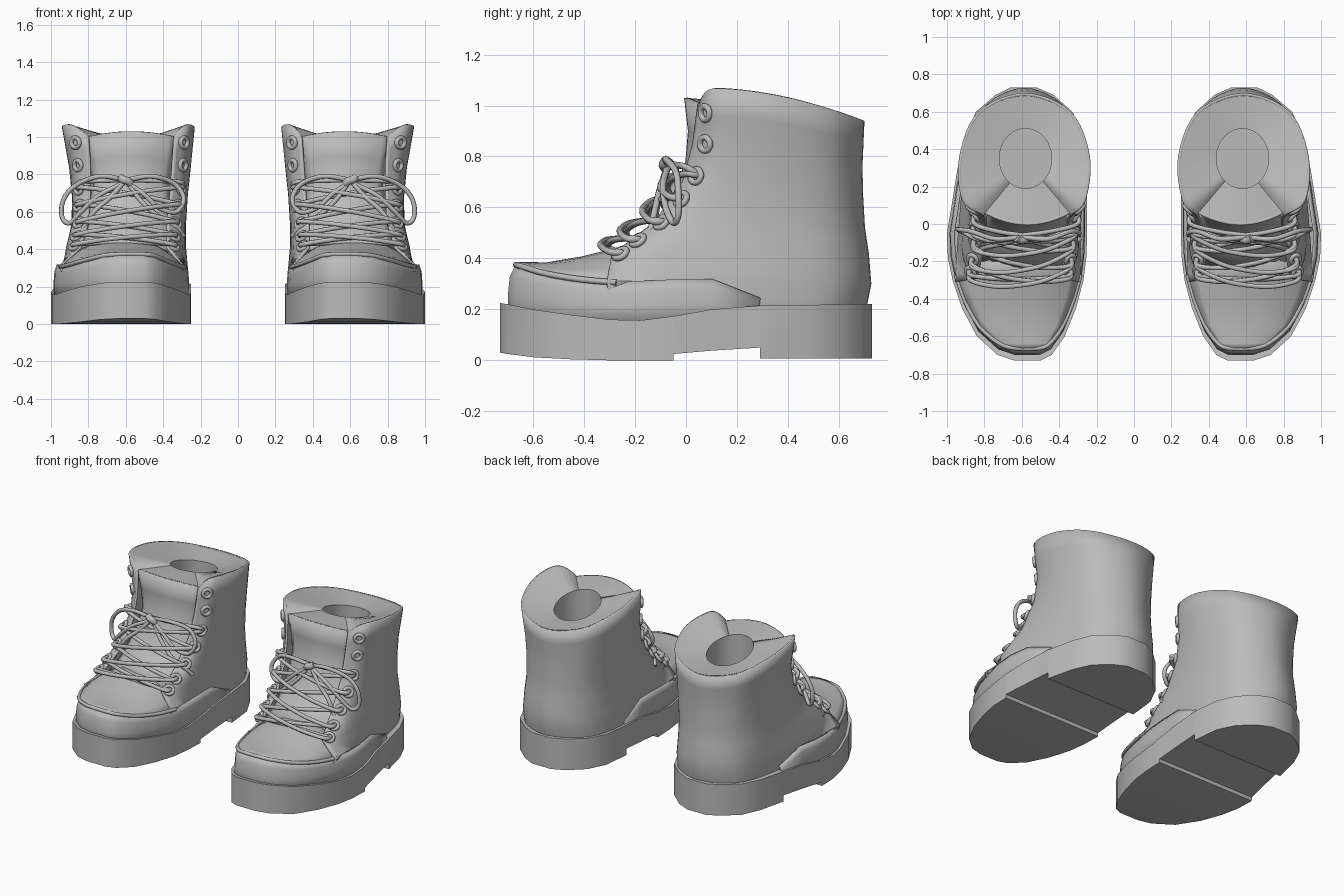
import bpy, bmesh, math
from mathutils import Vector

if "Cube" in bpy.data.objects:
    bpy.data.objects.remove(bpy.data.objects["Cube"])

grey = bpy.data.materials.new("grey leather")
grey.diffuse_color = (0.5, 0.5, 0.5, 1)
grey.use_nodes = True
grey.node_tree.nodes["Principled BSDF"].inputs["Base Color"].default_value = grey.diffuse_color


def make(name, verts, faces, angle=35, thick=0):
    """Mesh for one boot, mirrored across x = 0 to give the pair."""
    me = bpy.data.meshes.new(name)
    me.from_pydata([tuple(v) for v in verts], [], faces)
    bm = bmesh.new()
    bm.from_mesh(me)
    bmesh.ops.recalc_face_normals(bm, faces=bm.faces)
    bm.to_mesh(me)
    bm.free()
    me.materials.append(grey)
    ob = bpy.data.objects.new(name, me)
    bpy.context.collection.objects.link(ob)
    bpy.ops.object.select_all(action='DESELECT')
    ob.select_set(True)
    bpy.context.view_layer.objects.active = ob
    bpy.ops.object.shade_smooth_by_angle(angle=math.radians(angle))
    if thick:
        sol = ob.modifiers.new("thickness", 'SOLIDIFY')
        sol.thickness, sol.offset = thick, 0
    mir = ob.modifiers.new("pair", 'MIRROR')
    mir.use_mirror_merge = False
    return ob


def loft(name, rows, closed=False, caps=False, **kw):
    n = len(rows[0])
    faces = []
    for i in range(len(rows) - 1):
        for j in range(n if closed else n - 1):
            k = (j + 1) % n
            faces.append((i * n + j, i * n + k, (i + 1) * n + k, (i + 1) * n + j))
    if caps:
        faces += [tuple(range(n)), tuple(range((len(rows) - 1) * n, len(rows) * n))]
    return make(name, [p for r in rows for p in r], faces, **kw)


def spline(pts, t):
    """Catmull-Rom point at t, one unit per segment."""
    i = min(int(t), len(pts) - 2)
    f = t - i
    p1, p2 = Vector(pts[i]), Vector(pts[i + 1])
    p0 = Vector(pts[i - 1]) if i else p1 * 2 - p2
    p3 = Vector(pts[i + 2]) if i + 2 < len(pts) else p2 * 2 - p1
    return 0.5 * (2 * p1 + (p2 - p0) * f + (2 * p0 - 5 * p1 + 4 * p2 - p3) * f * f
                  + (3 * p1 - p0 - 3 * p2 + p3) * f ** 3)


def table(tab, y):
    for (a, u), (b, v) in zip(tab, tab[1:]):
        if y <= b:
            return u + (v - u) * max(0, y - a) / (b - a)
    return tab[-1][1]


def tube(name, pts, r, sides=8, steps=6, ring=False):
    if ring:
        path = [Vector(p) for p in pts]
    else:
        n = (len(pts) - 1) * steps
        path = [spline(pts, i / steps) for i in range(n + 1)]
    rows, up = [], None
    for i, p in enumerate(path):
        a = path[i - 1] if i or ring else p
        b = path[(i + 1) % len(path)] if i + 1 < len(path) or ring else p
        t = (b - a).normalized()
        up = t.orthogonal() if up is None else up - t * up.dot(t)
        up.normalize()
        w = t.cross(up)
        rows.append([p + r * (up * math.cos(s) + w * math.sin(s))
                     for s in (math.tau * k / sides for k in range(sides))])
    if ring:
        rows.append(rows[0])
    return loft(name, rows, closed=True, caps=not ring, angle=60)


# Sole: y, inner x, outer x, bottom z, top z
SOLE = [(-.73, .50, .64, .03, .225), (-.70, .44, .73, .025, .22), (-.60, .37, .84, .012, .20),
        (-.45, .31, .92, .004, .178), (-.30, .27, .97, 0, .16), (-.18, .255, .995, 0, .157),
        (-.05, .25, 1.0, 0, .173), (-.049, .25, 1.0, .025, .173), (.10, .25, .975, .038, .20),
        (.29, .25, .945, .05, .215), (.291, .25, .945, .008, .215), (.48, .27, .90, .008, .217),
        (.60, .33, .845, .008, .22), (.69, .43, .74, .008, .222), (.73, .52, .66, .008, .222)]
loft("sole", [[(a, y, b), (c, y, b), (c, y, t), (a, y, t)] for y, a, c, b, t in SOLE],
     closed=True, caps=True, angle=30)

# Toe rand wrapping the forefoot
FRONT = [s for s in SOLE if s[0] < .3 and s[0] not in (-.049, .291)]
LIP = [(-.67, .375), (-.55, .34), (-.42, .318), (-.28, .305), (0, .318), (.15, .318), (.22, .30), (.29, .21)]
around = [(s[1], s[0]) for s in reversed(FRONT)] + [(s[2], s[0]) for s in FRONT]


def scaled(x, y, sx, sy):
    return .6 + (x - .6) * sx, y * (sy if y < 0 else 1)


rows = []
for sx, sy, f in ((.95, .95, 0), (.95, .95, .5), (.94, .94, .8), (.91, .91, 1)):
    row = []
    for x, y in around:
        px, py = scaled(x, y, sx, sy)
        row.append((px, py, .13 + (table(LIP, y * .91) - .13) * f))
    rows.append(row)
loft("toe_rand", rows, thick=.012)

# Vamp over the toes, with its raised seam lip
CREST = [(-.67, .38), (-.55, .378), (-.45, .392), (-.33, .42), (-.15, .47)]
rows, left, right = [], [], []
for y, a, c, _, _ in FRONT[:6]:
    sx = .95 if y < -.25 else .8
    x0, py = scaled(a, y, sx, .91)
    x1 = scaled(c, y, sx, .91)[0]
    ze, zc = table(LIP, py), table(CREST, py)
    rows.append([(x0 + (x1 - x0) * k / 12, py, ze + (zc - ze) * (1 - abs(k / 6 - 1) ** 2.5))
                 for k in range(13)])
    if py < -.25:
        left.insert(0, (x0, py, ze))
        right.append((x1, py, ze))
loft("vamp", rows, thick=.012)
tube("vamp_lip", left + right, .012, steps=3)

# Quarter and shaft: back z, front z, front y, front x in/out, corner step, corner x in/out, side x in/out, back y
SHAFT = [(.15, .15, -.30, .35, .89, .30, .31, .92, .28, .885, .69),
         (.30, .31, -.31, .295, .95, .30, .29, .93, .28, .89, .72),
         (.42, .41, -.29, .38, .84, .15, .305, .91, .29, .88, .71),
         (.52, .54, -.12, .38, .80, .11, .305, .875, .29, .87, .695),
         (.64, .70, -.01, .36, .79, .10, .295, .865, .28, .875, .688),
         (.76, .85, .03, .35, .79, .10, .28, .875, .265, .89, .685),
         (.94, 1.07, .05, .34, .80, .08, .265, .912, .243, .927, .693)]


def shaft(r, t):
    """Point on the shaft: r runs up the rows, t 0..8 from inner front round the back."""
    i = min(int(r), len(SHAFT) - 2)
    zb, zf, yf, fi, fo, d, ci, co, si, so, yb = (a + (b - a) * (r - i) for a, b in zip(SHAFT[i], SHAFT[i + 1]))
    cx, q, b = (si + so) / 2, .354 * (so - si), yb - .36
    p = spline([(fi, yf), (ci, yf + d), (si, .36), (cx - q, .36 + .707 * b), (cx, yb),
                (cx + q, .36 + .707 * b), (so, .36), (co, yf + d), (fo, yf)], t)
    u = min(1, max(0, (p.y - yf) / (yb - yf)))
    dip = .07 * max(0, r - 5) * max(0, 1 - min(t, 8 - t)) ** 2
    return Vector((p.x, p.y, zb + (zf - zb) * (1 - u * u) - dip))


loft("shaft", [[shaft(r / 2, t / 6) for t in range(49)] for r in range(13)], thick=.015)

# Tongue: z, centre y, x range
TONGUE = [(.42, -.27, .36, .84), (.50, -.15, .36, .82), (.62, -.055, .36, .80),
          (.78, .005, .37, .77), (.90, .015, .35, .79), (1.03, .0, .33, .81)]
tongue = [[(a + (b - a) * k / 12, y + .07 * (k / 6 - 1) ** 2, z - .03 * (k / 6 - 1) ** 2)
           for k in range(13)] for z, y, a, b in TONGUE]
loft("tongue", tongue, thick=.015)

# Lining running in from the rim to a tilted ankle opening and down the foot well
rim = [shaft(6, t / 6) for t in range(49)] + [Vector(p) for p in reversed(tongue[-1])]


def well(z, tilt):
    out = []
    for p in rim:
        a = math.atan2(p.y - .35, p.x - .58)
        out.append((.58 + .14 * math.cos(a), .35 + .16 * math.sin(a), z - tilt * math.sin(a)))
    return out


lining = [rim, well(.975, .04), well(.35, 0)]
loft("lining", lining, closed=True)
make("insole", lining[2], [tuple(range(len(rim)))])

# Eyelets on both flaps
eyes = []
for n, (r, t) in enumerate(((2.0, .35), (2.4, .4), (2.95, .5), (3.55, .6), (4.15, .62), (5.0, .62), (5.58, .6))):
    pair = []
    for side, t in (("inner", t), ("outer", 8 - t)):
        c = shaft(r, t)
        e1 = (shaft(r, t + .1) - shaft(r, t - .1)).normalized()
        e2 = shaft(r + .1, t) - c
        e2 = (e2 - e1 * e2.dot(e1)).normalized()
        nor = e1.cross(e2).normalized()
        if nor.y > 0:
            nor = -nor
        c = c + nor * .012
        tube(f"eyelet_{side}_{n + 1}", [c + .027 * (e1 * math.cos(a) + e2 * math.sin(a))
             for a in (math.tau * k / 16 for k in range(16))], .012, ring=True)
        pair.append(c)
    eyes.append(pair)


# Criss-cross laces
def lace(name, a, b, lift):
    out = Vector((0, -.04 - lift, .01))
    tube(name, [a + Vector((0, .02, 0)), a + out * .8, a.lerp(b, .25) + out * 1.7, a.lerp(b, .5) + out * 1.9,
                a.lerp(b, .75) + out * 1.7, b + out * .8, b + Vector((0, .02, 0))], .013)


lace("lace_bar", eyes[0][0], eyes[0][1], -.02)
for n in range(4):
    lace(f"lace_rise_{n + 1}", eyes[n][0], eyes[n + 1][1], 0)
    lace(f"lace_fall_{n + 1}", eyes[n][1], eyes[n + 1][0], .015)
for n, k in enumerate(eyes[4]):
    tube(f"lace_top_{n + 1}", [k + Vector((0, .02, 0)), k + Vector((0, -.04, .035)),
                               k.lerp(Vector((.6, -.06, .77)), .5) + Vector((0, -.03, .02)),
                               (.6, -.06, .77)], .013)

# Bow with two loops, two tails and a knot
tube("bow_loop_outer", [(.6, -.07, .77), (.74, -.08, .79), (.87, -.04, .74), (.935, -.03, .66), (.94, -.03, .57),
                        (.90, -.05, .54), (.84, -.08, .60), (.74, -.09, .69), (.6, -.07, .76)], .013)
tube("bow_loop_inner", [(.6, -.07, .77), (.46, -.08, .79), (.34, -.04, .75), (.29, -.05, .67), (.33, -.07, .60),
                        (.42, -.09, .62), (.51, -.09, .70), (.6, -.07, .76)], .013)
tube("bow_tail_outer", [(.6, -.07, .77), (.68, -.10, .68), (.77, -.12, .60), (.83, -.14, .50), (.85, -.15, .43)], .013)
tube("bow_tail_inner", [(.6, -.07, .77), (.52, -.10, .66), (.42, -.12, .57), (.33, -.11, .52), (.29, -.08, .47)], .013)
tube("bow_knot", [(.575, -.075, .75), (.59, -.085, .765), (.61, -.085, .77), (.63, -.075, .785)], .022)
